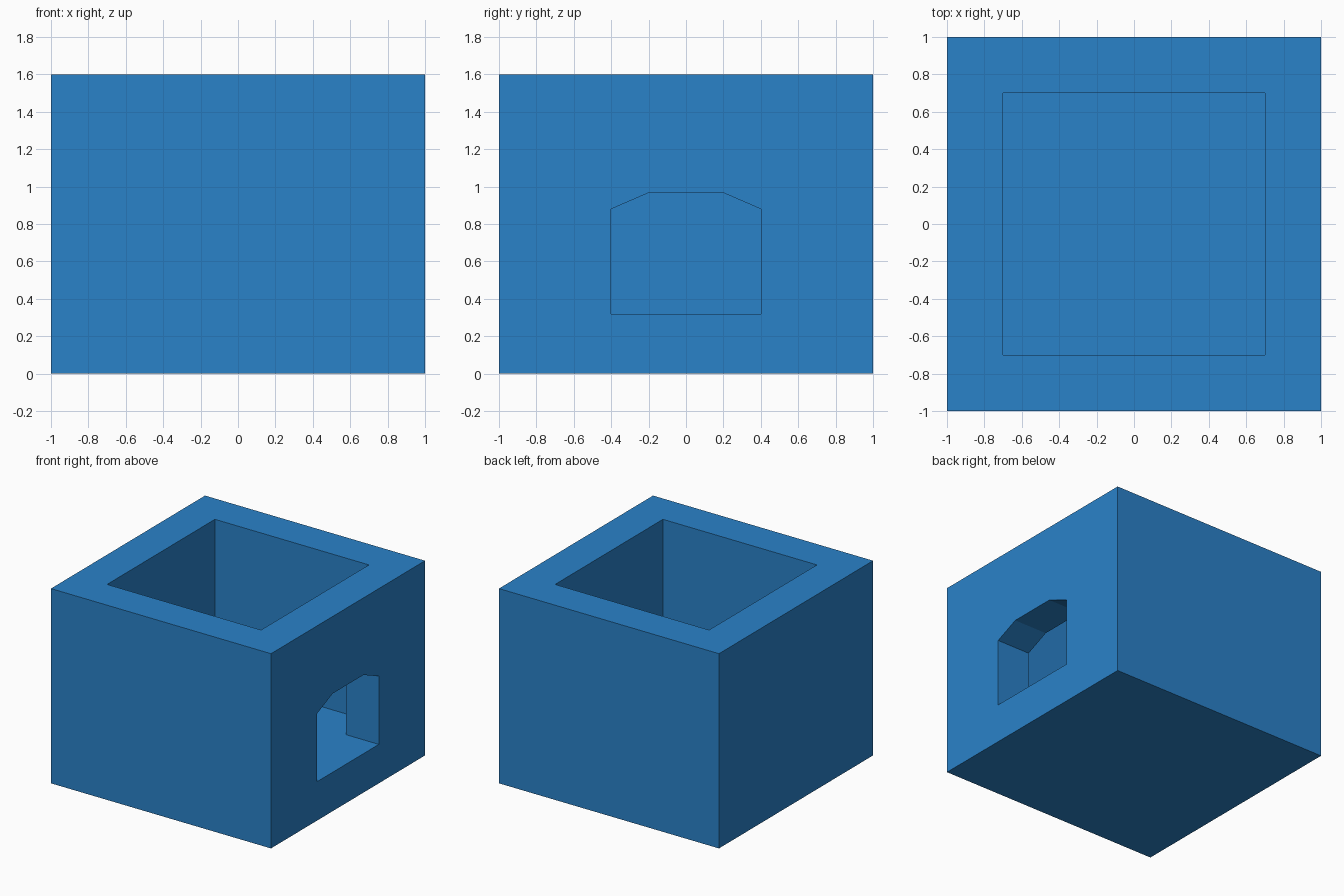
import bpy, bmesh, math
from mathutils import Vector

if "Cube" in bpy.data.objects:
    bpy.data.objects.remove(bpy.data.objects["Cube"])

SIZE, HEIGHT = 2.0, 1.6
INNER, FLOOR = 0.7, 0.32          # pocket half width, floor height
HALF, SPRING, RISE = 0.4, 0.88, 0.1   # window half width, arch start, arch rise


def prism(name, profile, offset):
    """Closed solid made by sweeping a flat outline along offset."""
    bm = bmesh.new()
    face = bm.faces.new([bm.verts.new(p) for p in profile])
    swept = bmesh.ops.extrude_face_region(bm, geom=[face])["geom"]
    bmesh.ops.translate(bm, vec=Vector(offset),
                        verts=[v for v in swept if isinstance(v, bmesh.types.BMVert)])
    bmesh.ops.recalc_face_normals(bm, faces=bm.faces)
    mesh = bpy.data.meshes.new(name)
    bm.to_mesh(mesh)
    bm.free()
    obj = bpy.data.objects.new(name, mesh)
    bpy.context.collection.objects.link(obj)
    return obj


def square(half, z):
    return [(-half, -half, z), (half, -half, z), (half, half, z), (-half, half, z)]


def cut(target, cutter):
    mod = target.modifiers.new(cutter.name, 'BOOLEAN')
    mod.operation, mod.solver, mod.object = 'DIFFERENCE', 'EXACT', cutter
    bpy.context.view_layer.objects.active = target
    bpy.ops.object.modifier_apply(modifier=mod.name)
    bpy.data.objects.remove(cutter)


# Outer block
block = prism("block", square(SIZE / 2, 0), (0, 0, HEIGHT))

# Square pocket, open at the top
cut(block, prism("pocket_cutter", square(INNER, FLOOR), (0, 0, HEIGHT)))

# Three-sided arched window through the right wall, sill flush with the pocket floor
arch = [(HALF * math.cos(a), SPRING + RISE * math.sin(a))
        for a in (math.pi * i / 3 for i in range(4))]
outline = [(INNER, y, z) for y, z in [(-HALF, FLOOR), (HALF, FLOOR)] + arch]
cut(block, prism("window_cutter", outline, (0.5, 0, 0)))

# Blue paint
blue = bpy.data.materials.new("blue")
blue.diffuse_color = (0.023, 0.223, 0.584, 1)
blue.use_nodes = True
blue.node_tree.nodes["Principled BSDF"].inputs["Base Color"].default_value = blue.diffuse_color
block.data.materials.clear()
block.data.materials.append(blue)
